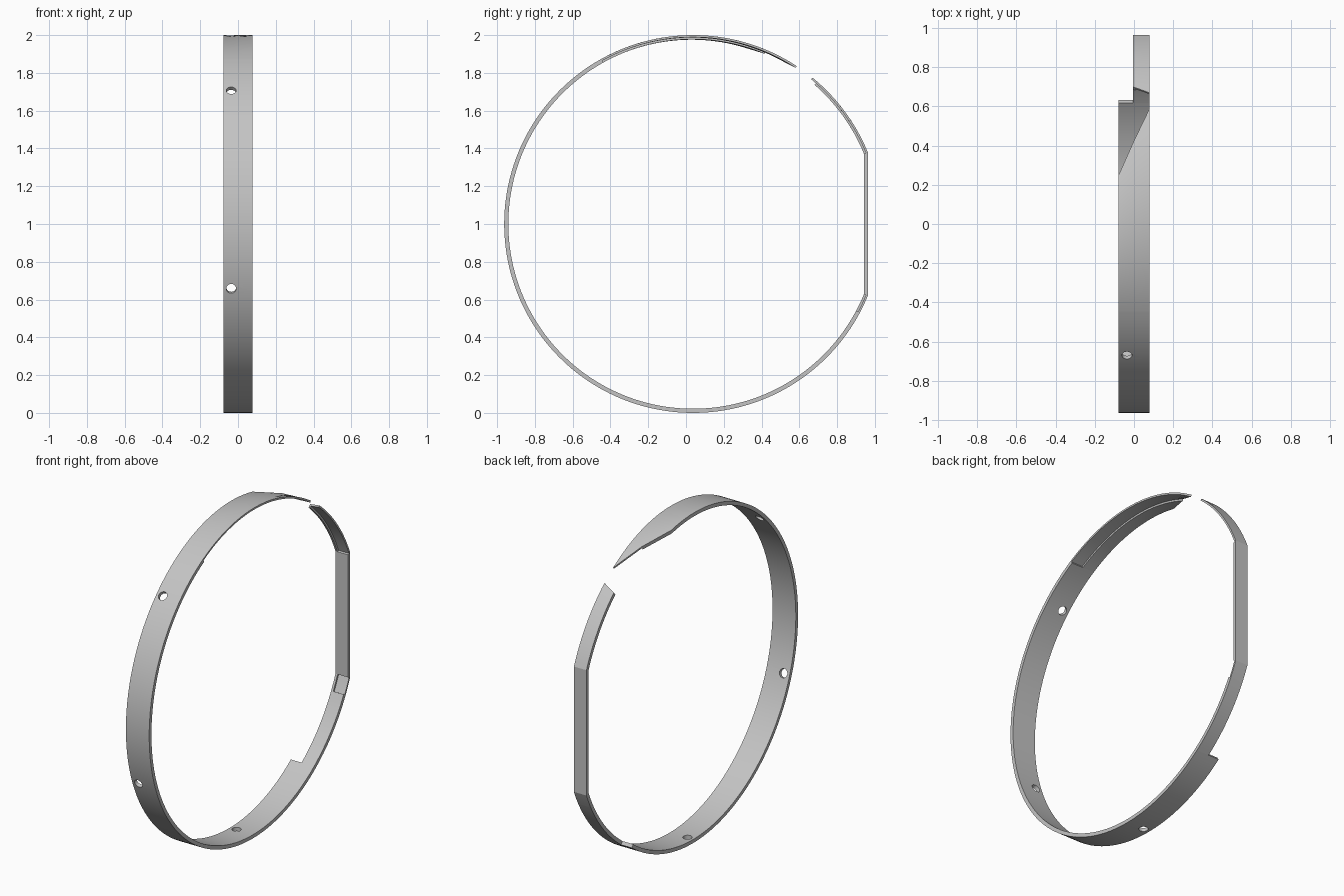
import bpy, bmesh
from math import radians, degrees, acos, sin, cos
from mathutils import Matrix, Vector

cube = bpy.data.objects.get("Cube")
if cube:
    bpy.data.objects.remove(cube)

CY, R_OUT, R_MID, R_IN = 0.0375, 1.0, 0.989, 0.978
W = 0.078                    # half width of the band
STRIP = -0.006               # inner side of the narrow strip
CORNER = degrees(acos(0.925))  # where the arc meets the flat

metal = bpy.data.materials.new("grey metal")
metal.use_nodes = True
GREY = (0.55, 0.55, 0.55, 1)
metal.diffuse_color = GREY
metal.node_tree.nodes["Principled BSDF"].inputs["Base Color"].default_value = GREY


def ring_point(x, r, angle):
    a = radians(angle)
    return Vector((x, CY + r * cos(a), 1 + r * sin(a)))


def sweep(name, section, start, end, steps):
    """Sweep an (x, radius) section round the ring; start and end give the angle at x."""
    bm = bmesh.new()
    rows = []
    for i in range(steps + 1):
        t = i / steps
        rows.append([bm.verts.new(ring_point(x, r, start(x) * (1 - t) + end(x) * t))
                     for x, r in section])
    n = len(section)
    for a, b in zip(rows, rows[1:]):
        for j in range(n):
            k = (j + 1) % n
            bm.faces.new((a[j], a[k], b[k], b[j]))
    bm.faces.new(rows[0])
    bm.faces.new(rows[-1])
    bmesh.ops.recalc_face_normals(bm, faces=bm.faces)
    mesh = bpy.data.meshes.new(name)
    bm.to_mesh(mesh)
    bm.free()
    mesh.materials.append(metal)
    obj = bpy.data.objects.new(name, mesh)
    bpy.context.collection.objects.link(obj)
    return obj


def at(angle):
    return lambda x: angle


def slant(x0, a0, x1, a1):
    return lambda x: a0 + (a1 - a0) * (x - x0) / (x1 - x0)


def rect(x0, x1):
    return [(x0, R_OUT), (x1, R_OUT), (x1, R_IN), (x0, R_IN)]


def rebated(x0, step):
    """Full thickness up to step, half thickness from there to the +x edge."""
    return [(x0, R_OUT), (step, R_OUT), (W, R_OUT), (W, R_MID),
            (step, R_MID), (step, R_IN), (x0, R_IN)]


# Full width band and the slanted tongue with its half-depth rebate
band = sweep("main_band", rect(-W, W), at(119), at(306.4), 96)
tongue = sweep("slanted_tongue", rebated(-W, 0),
               slant(-W, 77.7, W, 56.7), at(119), 30)

# Narrow strip, flat pad and rebated ends either side of the pad
parts = [
    band, tongue,
    sweep("narrow_strip", rect(STRIP, W), at(-53.6), at(-28), 14),
    sweep("lower_rebate", rebated(STRIP, 0.008), at(-28), at(-CORNER), 4),
    sweep("flat_pad", rect(STRIP, W), at(-CORNER), at(CORNER), 1),
    sweep("upper_rebate", rebated(STRIP, 0.008), at(CORNER),
          slant(0, 48.7, W, 50.8), 15),
]

# Round holes drilled through the band
for angle in (135, 200, 270):
    bm = bmesh.new()
    bmesh.ops.create_cone(bm, cap_ends=True, segments=32, radius1=0.026,
                          radius2=0.026, depth=0.2)
    direction = ring_point(0, 1, angle) - ring_point(0, 0, angle)
    turn = direction.to_track_quat('Z', 'X').to_matrix().to_4x4()
    bm.transform(Matrix.Translation(ring_point(-0.036, R_MID, angle)) @ turn)
    mesh = bpy.data.meshes.new("hole_cutter")
    bm.to_mesh(mesh)
    bm.free()
    cutter = bpy.data.objects.new("hole_cutter", mesh)
    cutter.hide_render = True
    bpy.context.collection.objects.link(cutter)
    mod = band.modifiers.new("hole", 'BOOLEAN')
    mod.object, mod.operation, mod.solver = cutter, 'DIFFERENCE', 'EXACT'
    bpy.context.view_layer.objects.active = band
    bpy.ops.object.modifier_apply(modifier=mod.name)
    bpy.data.objects.remove(cutter)

# Smooth curved faces, keep the edges sharp
bpy.ops.object.select_all(action='DESELECT')
for obj in parts:
    obj.select_set(True)
bpy.context.view_layer.objects.active = band
bpy.ops.object.shade_smooth_by_angle(angle=radians(20))
